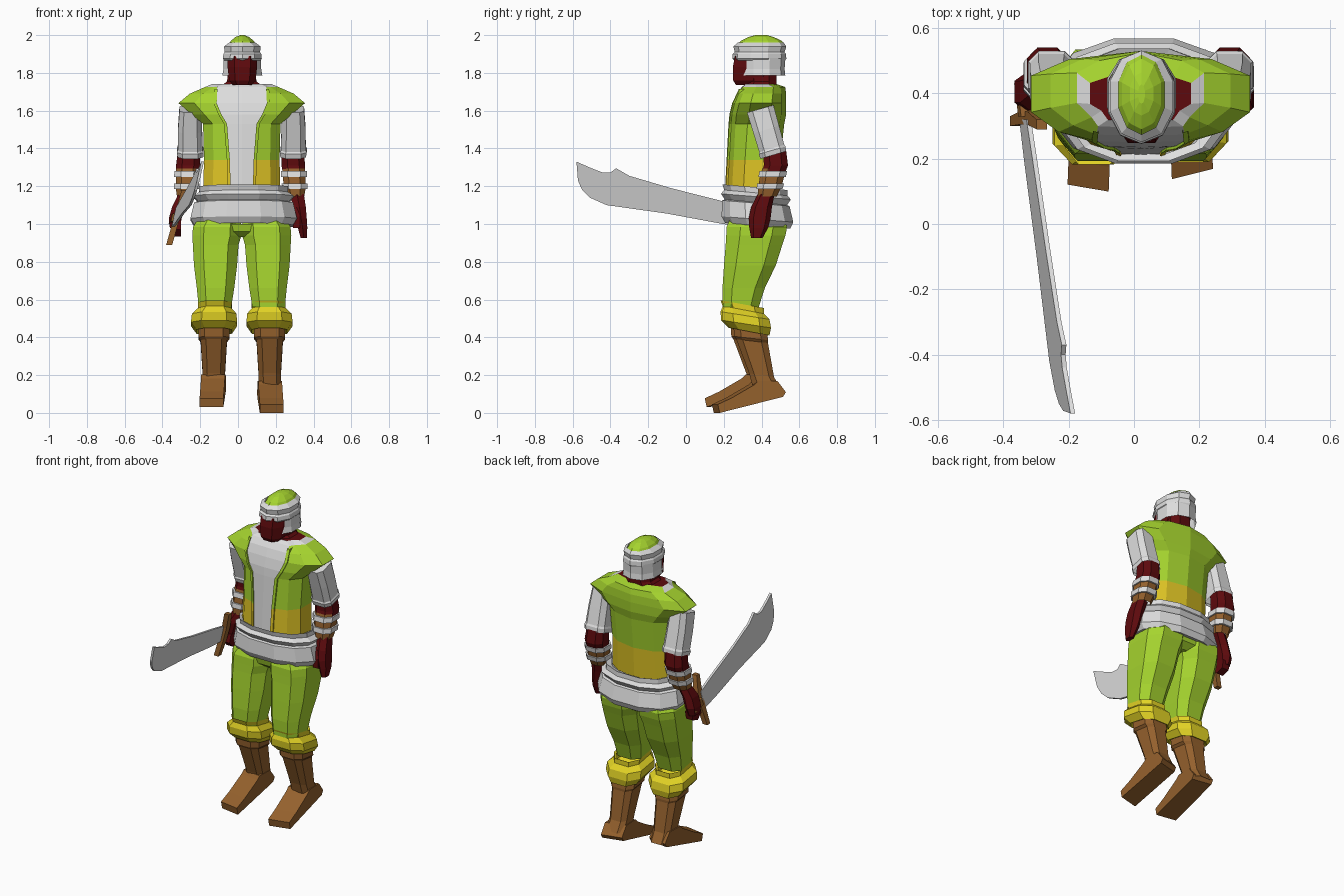
import bpy, bmesh, math

CX = 0.02  # body centre line


def mat(name, r, g, b):
    m = bpy.data.materials.new(name)
    m.diffuse_color = (r, g, b, 1)
    return m


GREEN = mat("lime_green", 0.38, 0.66, 0.028)
YELLOW = mat("cuff_yellow", 0.76, 0.65, 0.018)
OCHRE = mat("vest_yellow", 0.73, 0.55, 0.018)
GREY = mat("light_grey", 0.73, 0.73, 0.73)
RED = mat("dark_red_skin", 0.11, 0.003, 0.004)
BROWN = mat("leather_brown", 0.30, 0.12, 0.026)


def finish(name, bm, mats):
    bmesh.ops.recalc_face_normals(bm, faces=bm.faces)
    me = bpy.data.meshes.new(name)
    bm.to_mesh(me)
    bm.free()
    for m in mats:
        me.materials.append(m)
    ob = bpy.data.objects.new(name, me)
    bpy.context.collection.objects.link(ob)
    return ob


def loft(name, rings, mats, rule=None, caps="", skip=None):
    """Skin rings of points; caps may hold 'first' and 'last'; rule(ring, side) picks the slot."""
    bm = bmesh.new()
    vs = [[bm.verts.new(p) for p in r] for r in rings]
    n = len(rings[0])
    for j in range(len(vs) - 1):
        for i in range(n):
            k = (i + 1) % n
            quad = (vs[j][i], vs[j][k], vs[j + 1][k], vs[j + 1][i])
            if skip and skip(sum(v.co.y for v in quad) / 4):
                continue
            bm.faces.new(quad).material_index = rule(j, i) if rule else 0
    if "first" in caps:
        bm.faces.new(vs[0][::-1]).material_index = rule(0, 3) if rule else 0
    if "last" in caps:
        bm.faces.new(vs[-1]).material_index = rule(len(vs) - 1, 3) if rule else 0
    return finish(name, bm, mats)


def ring(x, y, z, rx, ry, n=8, tilt=0.0, p=0.8):
    """Rounded-square ring reaching exactly rx and ry; tilt raises the back edge."""
    pts = []
    for i in range(n):
        a = 2 * math.pi * (i + 0.5) / n
        c, s = math.cos(a), math.sin(a)
        pts.append((math.copysign(abs(c) ** p, c), math.copysign(abs(s) ** p, s)))
    mx, my = max(q[0] for q in pts), max(q[1] for q in pts)
    return [(x + rx * c / mx, y + ry * s / my, z + tilt * s / my) for c, s in pts]


def prism(name, profile, xfun, half, material, skew=0.0):
    """Side profile (y, z) extruded across x around xfun(y, z)."""
    bm = bmesh.new()
    a = [bm.verts.new((xfun(y, z) - half, y - skew * half, z)) for y, z in profile]
    b = [bm.verts.new((xfun(y, z) + half, y + skew * half, z)) for y, z in profile]
    n = len(profile)
    for i in range(n):
        k = (i + 1) % n
        bm.faces.new((a[i], a[k], b[k], b[i]))
    bm.faces.new(a[::-1])
    bm.faces.new(b)
    return finish(name, bm, [material])


# Vest with shirt panel and flared shoulders: z, half width, front, back, panel half width
def vest_ring(z, rx, yf, yb, w):
    d = yb - yf
    half = [(0, yf), (w, yf + 0.004), (max(0.75 * rx, w + 0.02), yf + 0.032),
            (rx, yf + 0.33 * d), (rx, yb - 0.27 * d), (0.65 * rx, yb - 0.025), (0, yb)]
    pts = half + [(-x, y) for x, y in half[5:0:-1]]
    return [(CX + x, y, z) for x, y in pts]


def vest_rule(j, i):
    if j >= 7:
        return 3
    if i in (0, 11):
        return 1
    if j == 6:
        return 0 if 4 <= i <= 7 else 1
    return 2 if j == 0 else 0


loft("vest", [vest_ring(*r) for r in (
    (1.15, 0.205, 0.21, 0.49, 0.06), (1.34, 0.20, 0.22, 0.50, 0.065),
    (1.53, 0.205, 0.23, 0.52, 0.08), (1.58, 0.265, 0.235, 0.53, 0.11),
    (1.64, 0.335, 0.25, 0.53, 0.135), (1.69, 0.275, 0.27, 0.53, 0.135),
    (1.725, 0.195, 0.295, 0.525, 0.13), (1.742, 0.155, 0.315, 0.475, 0.10))],
    [GREEN, GREY, OCHRE, RED], vest_rule, "last")

# Raised edges where the vest opens over the shirt
for s, side in ((-1, "left"), (1, "right")):
    loft("vest_lapel_" + side, [
        [(CX + s * (w + dx), y + dy, z) for dx, dy in
         ((-0.002, -0.009), (0.014, -0.004), (0.014, 0.02), (-0.002, 0.02))]
        for z, y, w in ((1.16, 0.214, 0.06), (1.34, 0.224, 0.065), (1.53, 0.234, 0.08),
                        (1.58, 0.239, 0.11), (1.64, 0.254, 0.135), (1.715, 0.289, 0.131))],
        [GREEN, OCHRE], lambda j, i: 1 if j == 0 else 0)

# Waist sash in two tiers, and the seat between the legs
loft("sash", [ring(0.03, y, z, rx, ry, 12, -0.015, 0.85) for z, rx, y, ry in (
    (1.0, 0.225, 0.38, 0.14), (0.99, 0.262, 0.38, 0.172), (1.025, 0.282, 0.378, 0.19),
    (1.11, 0.262, 0.37, 0.178), (1.115, 0.24, 0.37, 0.165), (1.145, 0.265, 0.37, 0.185),
    (1.165, 0.235, 0.37, 0.168), (1.195, 0.236, 0.365, 0.172), (1.18, 0.205, 0.36, 0.145))], [GREY])
loft("trouser_seat", [ring(CX, y, z, rx, ry, 8) for z, rx, y, ry in (
    (0.93, 0.03, 0.375, 0.10), (0.96, 0.10, 0.375, 0.14), (1.0, 0.13, 0.375, 0.15))], [GREEN], caps="first")

# Head, neck and helmet
HX = 0.023
loft("neck", [ring(CX, 0.395, 1.725, 0.115, 0.085), ring(CX, 0.40, 1.755, 0.078, 0.08),
              ring(CX, 0.40, 1.82, 0.07, 0.08)], [RED])
loft("face", [ring(HX, y, z, rx, ry, 8, p=0.7) for z, rx, y, ry in (
    (1.735, 0.05, 0.335, 0.07), (1.76, 0.07, 0.345, 0.095), (1.83, 0.078, 0.37, 0.122),
    (1.89, 0.078, 0.385, 0.125))], [RED], caps="first")
loft("helmet_brim", [ring(HX, y, z, rx, ry, 10, p=0.95) for z, rx, y, ry in (
    (1.87, 0.08, 0.39, 0.12), (1.865, 0.095, 0.39, 0.135), (1.875, 0.103, 0.388, 0.143),
    (1.90, 0.10, 0.388, 0.142), (1.91, 0.094, 0.39, 0.132), (1.94, 0.097, 0.391, 0.14),
    (1.96, 0.070, 0.396, 0.122))], [GREY])
loft("helmet_guard", [ring(HX, 0.40, z, rx, ry, 10, p=0.9) for z, rx, ry in (
    (1.785, 0.106, 0.126), (1.82, 0.100, 0.122), (1.88, 0.100, 0.126))],
    [GREY], skip=lambda y: y < 0.32)
loft("helmet_dome", [ring(HX, 0.398, z, rx, ry, 10, p=0.95) for z, rx, ry in (
    (1.95, 0.072, 0.125), (1.97, 0.060, 0.108), (1.99, 0.036, 0.066), (2.0, 0.010, 0.03))],
    [GREEN], caps="last")

for s, side in ((-1, "left"), (1, "right")):
    left = s < 0

    def limb(name, rows, mats, rule=None, n=8, tilt=0.0, dx=0.0, dy=0.0, p=0.8, caps=""):
        # rows: z, offset from centre line, rx, y, ry
        return loft(f"{name}_{side}", [ring(CX + s * o + dx, y + dy, z, rx, ry, n, tilt, p)
                                       for z, o, rx, y, ry in rows], mats, rule, caps)

    # Arms: sleeve, forearm, banded bracer, hand
    ax = -0.012 if left else 0.0
    limb("sleeve", ((1.61, 0.272, 0.058, 0.393, 0.070), (1.50, 0.274, 0.064, 0.425, 0.068),
                    (1.40, 0.273, 0.066, 0.454, 0.066), (1.39, 0.273, 0.071, 0.456, 0.071),
                    (1.365, 0.272, 0.068, 0.462, 0.068)), [GREY], tilt=0.02, p=0.6, caps="first")
    limb("forearm", ((1.39, 0.268, 0.058, 0.47, 0.060), (1.31, 0.273, 0.063, 0.476, 0.064),
                     (1.27, 0.277, 0.059, 0.462, 0.062)), [RED], dx=ax)
    limb("bracer", ((1.295, 0.276, 0.058, 0.466, 0.062), (1.28, 0.276, 0.060, 0.464, 0.064),
                    (1.28, 0.276, 0.069, 0.462, 0.073), (1.25, 0.277, 0.069, 0.456, 0.073),
                    (1.25, 0.277, 0.060, 0.455, 0.064), (1.215, 0.279, 0.058, 0.448, 0.062),
                    (1.215, 0.279, 0.068, 0.448, 0.071), (1.185, 0.281, 0.066, 0.442, 0.069),
                    (1.185, 0.281, 0.056, 0.440, 0.060), (1.145, 0.285, 0.046, 0.430, 0.050)),
         [BROWN, GREY], lambda j, i: 1 if j in (1, 2, 3, 5, 6, 7) else 0, dx=ax)
    if left:
        limb("hand", ((1.16, 0.300, 0.034, 0.425, 0.042), (1.09, 0.335, 0.034, 0.405, 0.058),
                      (1.03, 0.352, 0.034, 0.405, 0.058), (0.98, 0.355, 0.026, 0.40, 0.045)),
             [RED], n=6, caps="last")
        prism("curled_fingers", [(0.36, 1.02), (0.345, 0.97), (0.38, 0.935), (0.43, 0.95), (0.44, 1.0)],
              lambda y, z: -0.325, 0.024, RED)
    else:
        limb("hand", ((1.16, 0.292, 0.036, 0.425, 0.044), (1.09, 0.305, 0.034, 0.40, 0.055),
                      (1.03, 0.314, 0.030, 0.39, 0.058), (0.98, 0.322, 0.025, 0.385, 0.05),
                      (0.925, 0.328, 0.016, 0.375, 0.03)), [RED], n=6, caps="last")
        prism("thumb", [(0.36, 1.10), (0.335, 1.04), (0.335, 0.98), (0.355, 0.98), (0.39, 1.06)],
              lambda y, z: 0.31, 0.018, RED)

    # Legs: trousers, gathered cuff, boot shaft, foot
    dy = -0.015 if left else 0.0
    limb("trouser", ((1.02, 0.12, 0.115, 0.375, 0.145), (0.985, 0.13, 0.128, 0.375, 0.16),
                     (0.94, 0.132, 0.130, 0.37, 0.157), (0.89, 0.138, 0.121, 0.36, 0.150),
                     (0.78, 0.139, 0.114, 0.338, 0.137), (0.66, 0.139, 0.099, 0.305, 0.112),
                     (0.56, 0.142, 0.086, 0.29, 0.095)), [GREEN], p=0.7)
    limb("cuff", ((0.565, 0.142, 0.08, 0.30, 0.095), (0.575, 0.142, 0.090, 0.302, 0.112),
                  (0.545, 0.143, 0.088, 0.308, 0.106), (0.515, 0.146, 0.118, 0.316, 0.126),
                  (0.47, 0.147, 0.122, 0.322, 0.128), (0.43, 0.146, 0.094, 0.337, 0.105),
                  (0.44, 0.146, 0.075, 0.342, 0.082)), [YELLOW], tilt=-0.02, dy=dy / 2, p=0.7)
    limb("boot_shaft", ((0.44, 0.148, 0.082, 0.34, 0.088), (0.395, 0.148, 0.082, 0.345, 0.090),
                        (0.38, 0.148, 0.070, 0.35, 0.084), (0.20, 0.148, 0.059, 0.40, 0.066),
                        (0.14, 0.15, 0.060, 0.425, 0.075)), [BROWN], tilt=-0.01, dy=dy, p=0.6)
    fy, fz = (-0.025, 0.032) if left else (0.018, 0.0)
    fx = CX + s * 0.152
    prism("foot_" + side, [(y + fy, z + fz) for y, z in (
        (0.48, 0.085), (0.145, 0.0), (0.135, 0.045), (0.21, 0.08), (0.33, 0.15),
        (0.35, 0.17), (0.45, 0.17), (0.495, 0.11))],
        lambda y, z: fx + s * 0.04 * (0.4 - y) - s * 0.003, 0.063, BROWN, -0.17 if left else 0.25)


# Curved sword held forward in the left hand
def lean(y, z):
    return -0.327 + 0.09 * (0.31 - y) + 0.22 * (z - 1.06)


prism("sword_blade", [(0.32, 1.085), (0.196, 1.12), (-0.08, 1.19), (-0.30, 1.255), (-0.37, 1.295),
                      (-0.40, 1.272), (-0.44, 1.272), (-0.50, 1.295), (-0.58, 1.33), (-0.572, 1.23),
                      (-0.55, 1.18), (-0.51, 1.14), (-0.42, 1.10), (-0.10, 1.055), (0.196, 1.0),
                      (0.32, 0.985)], lean, 0.007, GREY)
prism("sword_guard", [(0.30, 0.89), (0.33, 0.89), (0.345, 1.0), (0.345, 1.08), (0.32, 1.18),
                      (0.29, 1.18), (0.305, 1.08), (0.305, 1.0)],
      lambda y, z: -0.325 + 0.28 * (z - 1.03), 0.016, BROWN)
prism("sword_handle", [(0.33, 1.015), (0.43, 1.0), (0.43, 1.04), (0.33, 1.055)], lean, 0.016, BROWN)
